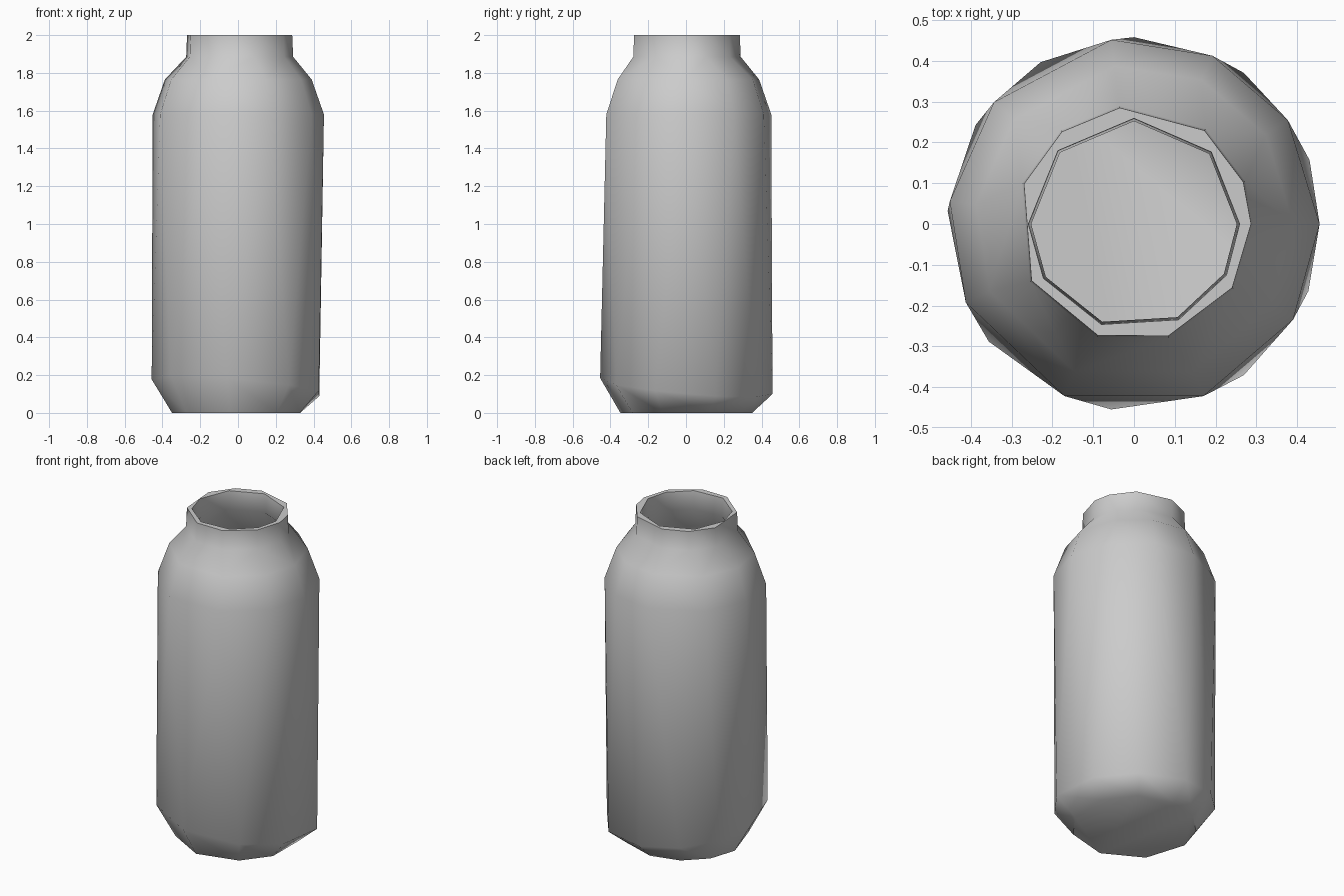
import bpy
import bmesh
from math import cos, sin, radians, tau

cube = bpy.data.objects.get("Cube")
if cube:
    bpy.data.objects.remove(cube, do_unlink=True)

# Corner angles (degrees) of the uneven cross-sections
RIM = [0, 21, 53, 97, 128, 160, 209, 252, 287, 327]
MOUTH = [0, 43, 90, 136, 180, 211, 252, 295, 331]
UPPER = [0, 34, 65, 97, 139, 173, 205, 248, 292, 329]
LOWER = [20, 54, 90, 120, 148, 176, 219, 263, 306, 339]


def ring(bm, angles, radius, z, tilt=0.0):
    """One cross-section; tilt lowers it towards the back left."""
    verts = []
    for a in map(radians, angles):
        height = z - tilt * (cos(a) + sin(a))
        verts.append((a, bm.verts.new((radius * cos(a), radius * sin(a), height))))
    return verts


def loft(bm, a, b):
    """Join two rings of any corner counts with a band of triangles."""
    i = j = 0
    n, m = len(a), len(b)

    def at(r, k):
        return r[k % len(r)][0] + tau * (k // len(r))

    while i < n or j < m:
        va, vb = a[i % n][1], b[j % m][1]
        if j >= m or (i < n and at(a, i + 1) <= at(b, j + 1)):
            i += 1
            bm.faces.new((va, a[i % n][1], vb))
        else:
            j += 1
            bm.faces.new((va, b[j % m][1], vb))


bm = bmesh.new()
sections = [
    # Outside, base to rim
    (LOWER, 0.35, 0.005),
    (LOWER, 0.458, 0.14, 0.04),
    (UPPER, 0.455, 1.58),
    (UPPER, 0.39, 1.765),
    (RIM, 0.292, 1.885),
    (RIM, 0.287, 2.0),
    # Inside, mouth to floor
    (MOUTH, 0.259, 2.0),
    (MOUTH, 0.252, 1.89),
    (UPPER, 0.355, 1.74),
    (UPPER, 0.42, 1.56),
    (LOWER, 0.42, 0.17, 0.03),
    (LOWER, 0.33, 0.04),
]
rings = [ring(bm, *s) for s in sections]
for lower, upper in zip(rings, rings[1:]):
    loft(bm, lower, upper)

# Base and inner floor
for cap in (rings[0], rings[-1]):
    bm.faces.new([v for _, v in cap])
bmesh.ops.recalc_face_normals(bm, faces=bm.faces[:])

mesh = bpy.data.meshes.new("jar")
bm.to_mesh(mesh)
bm.free()
jar = bpy.data.objects.new("jar", mesh)
bpy.context.collection.objects.link(jar)
# Rest the base on the ground
jar.data.transform(jar.matrix_world)
lowest = min(v.co.z for v in mesh.vertices)
for v in mesh.vertices:
    if v.co.z < 0.01:
        v.co.z -= lowest

grey = bpy.data.materials.new("plain grey")
grey.use_nodes = True
colour = (0.6, 0.6, 0.6, 1.0)
grey.diffuse_color = colour
grey.node_tree.nodes["Principled BSDF"].inputs["Base Color"].default_value = colour
mesh.materials.append(grey)

# Soft body with crisp rim and base edges
bpy.ops.object.select_all(action="DESELECT")
jar.select_set(True)
bpy.context.view_layer.objects.active = jar
bpy.ops.object.shade_smooth_by_angle(angle=radians(50))
